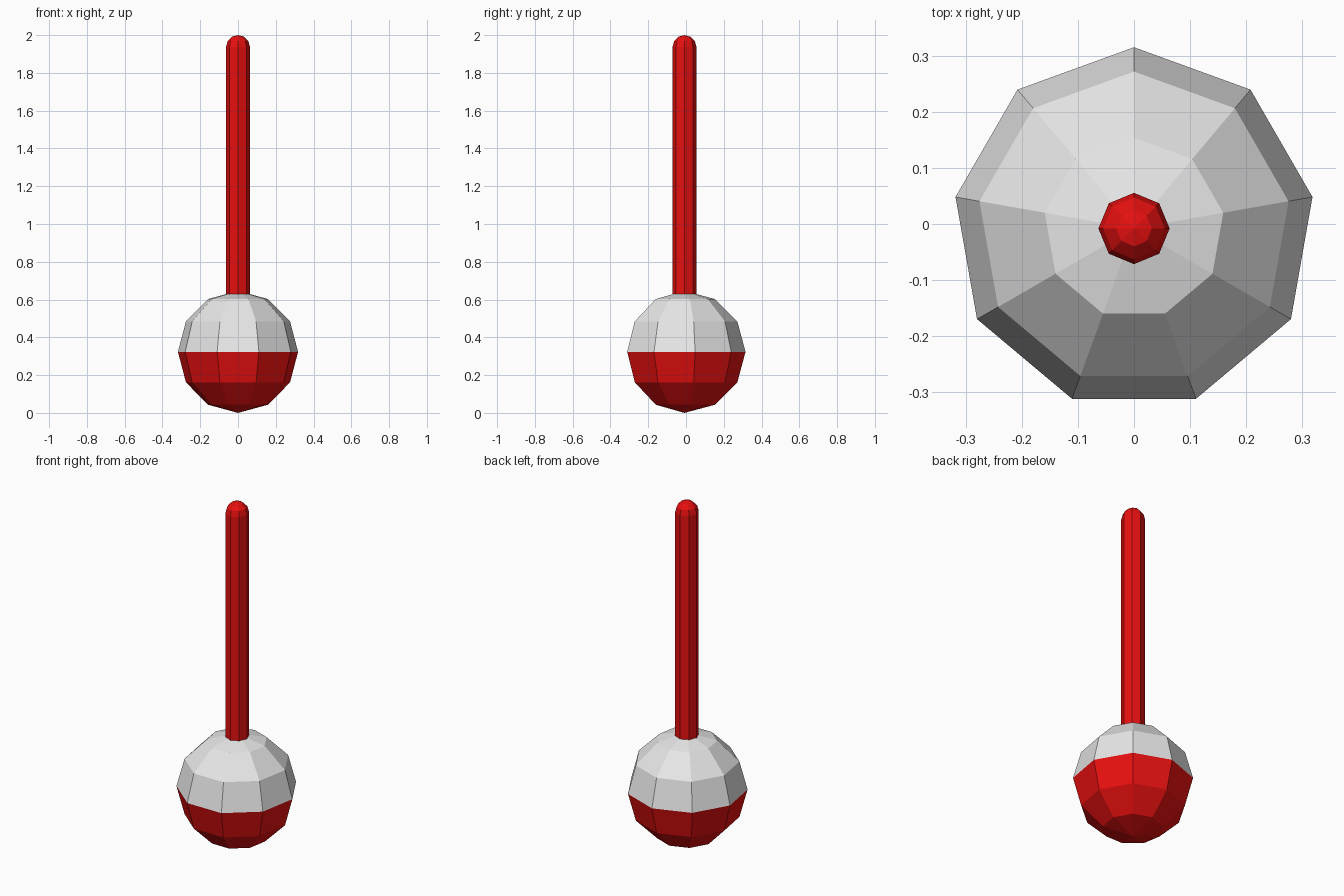
import bpy, bmesh, math

if "Cube" in bpy.data.objects:
    bpy.data.objects.remove(bpy.data.objects["Cube"])

CY = -0.008          # common axis, offset because the nine-sided ball has a point at the back
BALL_R, STICK_R = 0.323, 0.0635


def material(name, rgb):
    m = bpy.data.materials.new(name)
    m.diffuse_color = (*rgb, 1)
    m.use_nodes = True
    m.node_tree.nodes["Principled BSDF"].inputs["Base Color"].default_value = m.diffuse_color
    return m


red = material("red", (0.8, 0.005, 0.005))
white = material("white", (0.8, 0.8, 0.8))


def lathe(name, profile, sides, mats, rule=None):
    """Flat-faced turned solid; profile is (radius, z) from bottom to top, a corner points to +y."""
    bm = bmesh.new()
    rings = []
    for r, z in profile:
        n = 1 if r < 1e-5 else sides
        rings.append([bm.verts.new((r * math.sin(2 * math.pi * i / sides),
                                    CY + r * math.cos(2 * math.pi * i / sides), z))
                      for i in range(n)])
    for a, b in zip(rings, rings[1:]):
        for i in range(sides):
            j = (i + 1) % sides
            corners = [a[i % len(a)], a[j % len(a)], b[j % len(b)], b[i % len(b)]]
            bm.faces.new(list(dict.fromkeys(corners)))
    bmesh.ops.recalc_face_normals(bm, faces=bm.faces)
    if rule:
        for f in bm.faces:
            f.material_index = rule(f.calc_center_median())
    me = bpy.data.meshes.new(name)
    bm.to_mesh(me)
    bm.free()
    for m in mats:
        me.materials.append(m)
    ob = bpy.data.objects.new(name, me)
    bpy.context.collection.objects.link(ob)
    return ob


def arc(radius, z, start, end, step=30):
    return [(radius * math.cos(math.radians(a)), z + radius * math.sin(math.radians(a)))
            for a in range(start, end + 1, step)]


# Ball: red lower half, white upper half
lathe("float_ball", arc(BALL_R, BALL_R, -90, 90), 9, [red, white],
      lambda c: int(c.z > BALL_R))

# Stick: eight-sided rod with a domed tip, its foot sunk into the ball
lathe("stick", [(0, 0.6), (STICK_R, 0.6)] + arc(STICK_R, 2 - STICK_R, 0, 90), 8, [red])
